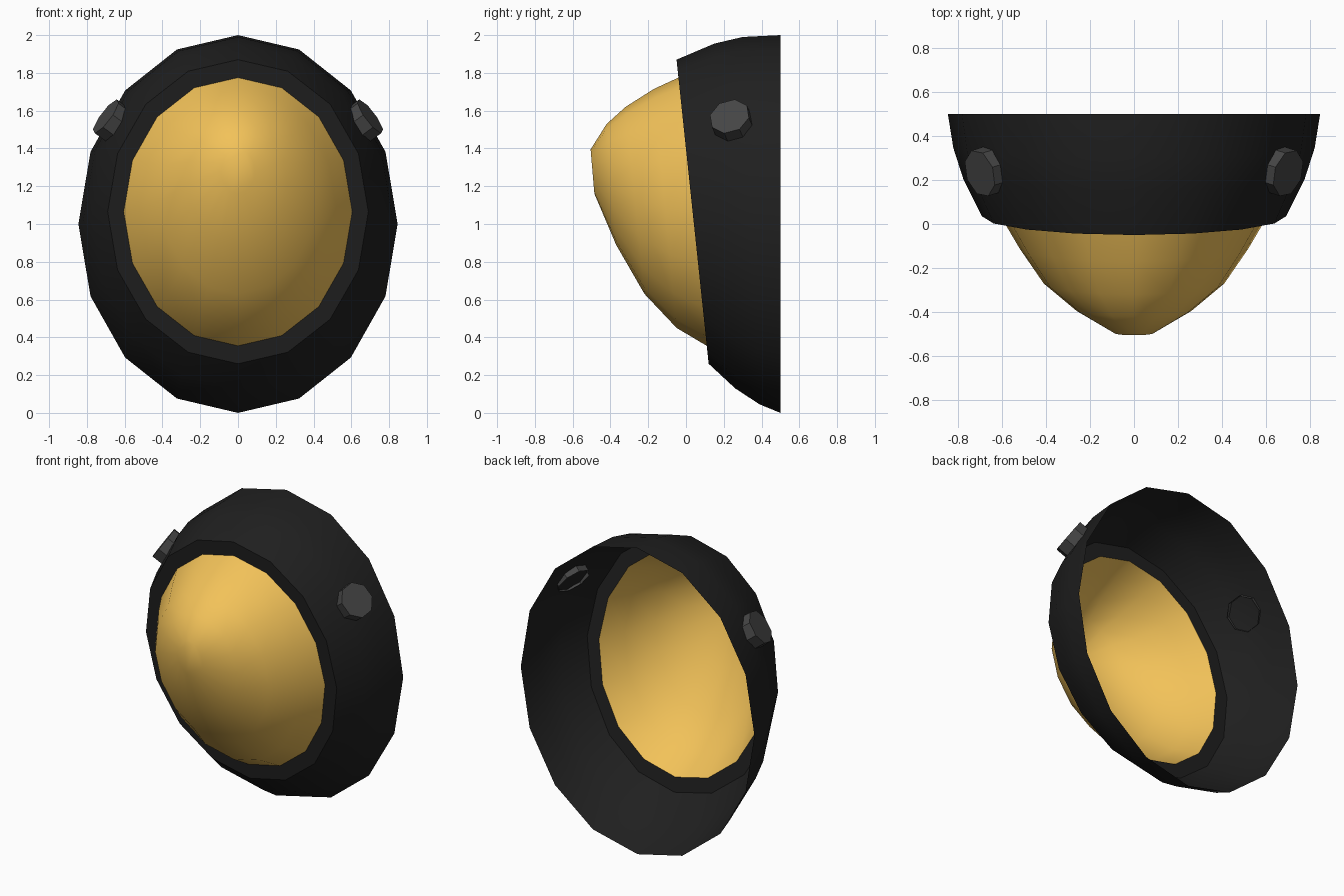
import bpy, bmesh, math
from mathutils import Vector

if "Cube" in bpy.data.objects:
    bpy.data.objects.remove(bpy.data.objects["Cube"])

SIDES = 16


def material(name, color):
    m = bpy.data.materials.new(name)
    m.diffuse_color = (*color, 1)
    m.use_nodes = True
    m.node_tree.nodes["Principled BSDF"].inputs["Base Color"].default_value = m.diffuse_color
    return m


def finish(bm, name, mat, angle):
    bmesh.ops.recalc_face_normals(bm, faces=bm.faces)
    me = bpy.data.meshes.new(name)
    bm.to_mesh(me)
    bm.free()
    ob = bpy.data.objects.new(name, me)
    bpy.context.collection.objects.link(ob)
    me.materials.append(mat)
    bpy.ops.object.select_all(action='DESELECT')
    ob.select_set(True)
    bpy.context.view_layer.objects.active = ob
    bpy.ops.object.shade_smooth_by_angle(angle=math.radians(angle))
    return ob


def bridge(bm, a, b):
    n = len(a)
    for i in range(n):
        j = (i + 1) % n
        bm.faces.new((a[i], a[j], b[j], b[i]))


def tilted_ring(bm, rx, top, bottom):
    """Elliptic ring through a top and a bottom (y, z) point, half width rx."""
    top, bottom = Vector((0, *top)), Vector((0, *bottom))
    mid, up = (top + bottom) / 2, (top - bottom) / 2
    ring = []
    for i in range(SIDES):
        a = math.tau * i / SIDES
        ring.append(bm.verts.new(mid + up * math.cos(a) + Vector((rx * math.sin(a), 0, 0))))
    return ring


def loft(name, sections, mat, cap, angle):
    bm = bmesh.new()
    rings = [tilted_ring(bm, *s) for s in sections]
    for a, b in zip(rings, rings[1:]):
        bridge(bm, a, b)
    if cap:
        bm.faces.new(rings[-1])
    return finish(bm, name, mat, angle)


black = material("black_shell", (0.014, 0.014, 0.014))
gold = material("gold_visor", (0.89, 0.54, 0.1))
grey = material("dark_grey", (0.06, 0.06, 0.06))

# Open-backed shell with a flat rim around the opening
opening = (0.605, (-0.04, 1.775), (0.11, 0.355))
loft("helmet_shell", [
    (0.845, (0.50, 2.00), (0.50, 0.00)),
    (0.82, (0.30, 1.99), (0.39, 0.045)),
    (0.775, (0.15, 1.955), (0.26, 0.13)),
    (0.69, (-0.05, 1.87), (0.12, 0.26)),
    opening], black, False, 40)

# Bulging visor
loft("visor", [
    opening,
    (0.52, (-0.17, 1.715), (-0.05, 0.45)),
    (0.41, (-0.32, 1.62), (-0.22, 0.63)),
    (0.26, (-0.42, 1.53), (-0.37, 0.89)),
    (0.09, (-0.505, 1.395), (-0.485, 1.16))], gold, True, 60)

# Octagonal side knobs, open on the inside
for side, label in ((1, "right"), (-1, "left")):
    normal = Vector((0.78, -0.25, 0.58)).normalized()
    u = normal.cross(Vector((0, 0, 1))).normalized()
    v = u.cross(normal)
    bm = bmesh.new()
    loops = []
    for depth in (0.085, 0):
        c = Vector((0.70, 0.23, 1.57)) - normal * depth
        loop = []
        for i in range(8):
            a = math.tau * (i + 0.1) / 8
            p = c + (u * math.cos(a) + v * math.sin(a)) * 0.11
            p.x *= side
            loop.append(bm.verts.new(p))
        loops.append(loop)
    bridge(bm, *loops)
    bm.faces.new(loops[1])
    finish(bm, label + "_knob", grey, 30)
